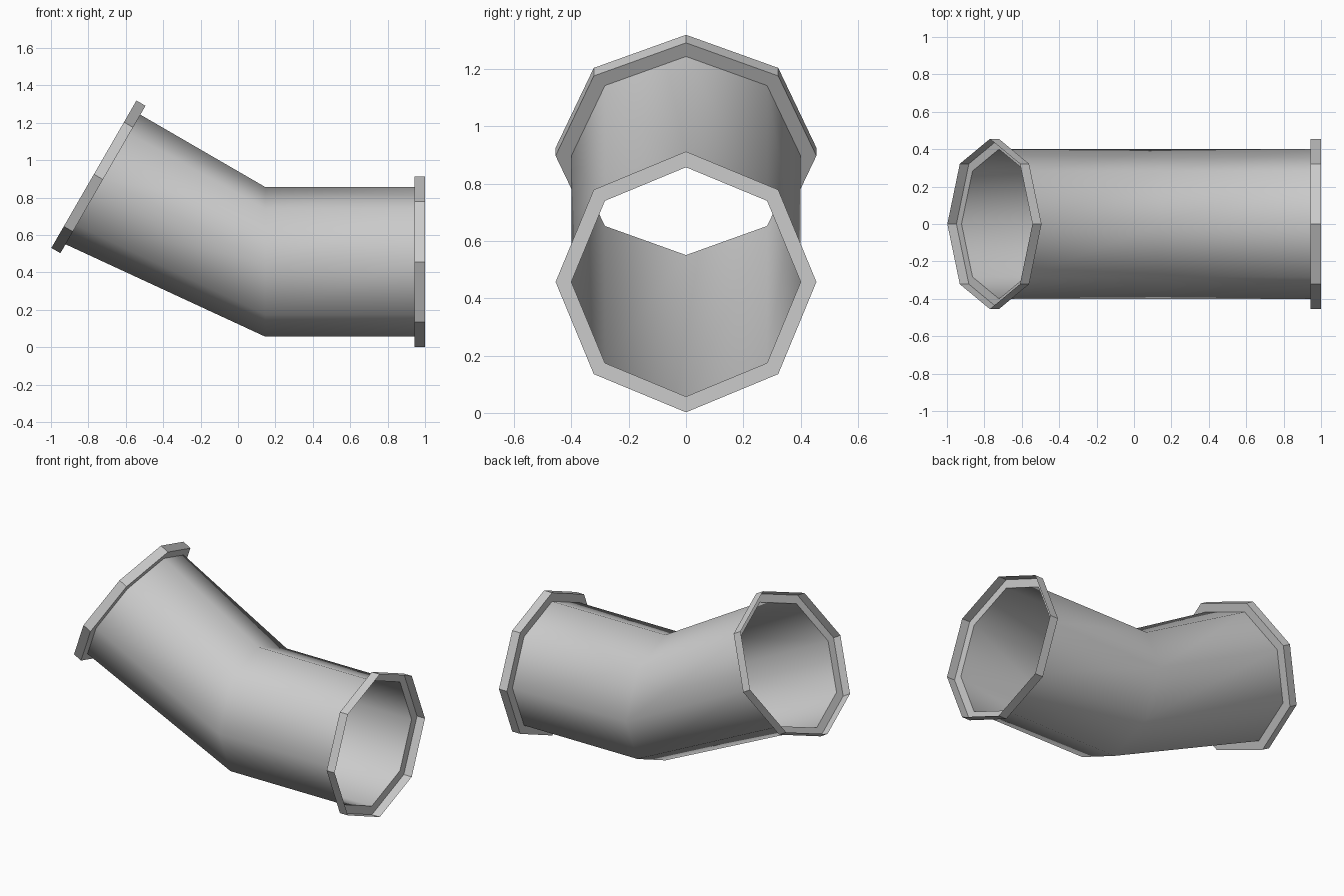
import bpy
import bmesh
from math import radians
from mathutils import Matrix, Vector

cube = bpy.data.objects.get("Cube")
if cube:
    bpy.data.objects.remove(cube)

SIDES, PIPE_R, LIP_R, LIP_LEN = 8, 0.4, 0.455, 0.056

grey = bpy.data.materials.new("light_grey")
grey.use_nodes = True
grey.diffuse_color = (0.6, 0.6, 0.6, 1)
grey.node_tree.nodes["Principled BSDF"].inputs["Base Color"].default_value = (0.6, 0.6, 0.6, 1)


def ring(bm, centre, radius, tilt=0):
    """Octagon facing along x, one corner up, tilted about y."""
    turn = Matrix.Rotation(tilt, 3, "Y")
    verts = []
    for i in range(SIDES):
        spoke = Matrix.Rotation(i * radians(360) / SIDES, 3, "X") @ Vector((0, 0, radius))
        verts.append(bm.verts.new(Vector(centre) + turn @ spoke))
    return verts


def shell(name, sections, smooth):
    """Open skin through a row of octagons."""
    bm = bmesh.new()
    rings = [ring(bm, *s) for s in sections]
    for a, b in zip(rings, rings[1:]):
        for i in range(SIDES):
            j = (i + 1) % SIDES
            face = bm.faces.new((a[i], a[j], b[j], b[i]))
            face.smooth = smooth
    # first band of each part is listed from +x to -x or inner to outer
    bmesh.ops.recalc_face_normals(bm, faces=bm.faces)
    mid = sum((v.co for v in bm.verts), Vector()) / len(bm.verts)
    bm.faces.ensure_lookup_table()
    last = bm.faces[-1]
    if last.normal.dot(last.calc_center_median() - mid) < 0:
        bmesh.ops.reverse_faces(bm, faces=bm.faces)
    mesh = bpy.data.meshes.new(name)
    bm.to_mesh(mesh)
    bm.free()
    mesh.materials.append(grey)
    obj = bpy.data.objects.new(name, mesh)
    bpy.context.collection.objects.link(obj)
    return obj


TILT = radians(30)
straight_end = Vector((1 - LIP_LEN, 0, 0.457))
bend = Vector((0.145, 0, 0.457))
raised_end = Vector((-0.722, 0, 0.897))
raised_axis = Vector((-0.866, 0, 0.5))

# Bent pipe wall
shell("pipe", [(straight_end, PIPE_R), (bend, PIPE_R), (raised_end, PIPE_R, TILT)], True)

# Stepped collars: a flat shoulder, then an open rim
for name, base, axis, tilt in (("straight_collar", straight_end, Vector((1, 0, 0)), 0),
                               ("raised_collar", raised_end, raised_axis, TILT)):
    shell(name, [(base, PIPE_R, tilt), (base, LIP_R, tilt),
                 (base + axis * LIP_LEN, LIP_R, tilt)], False)
